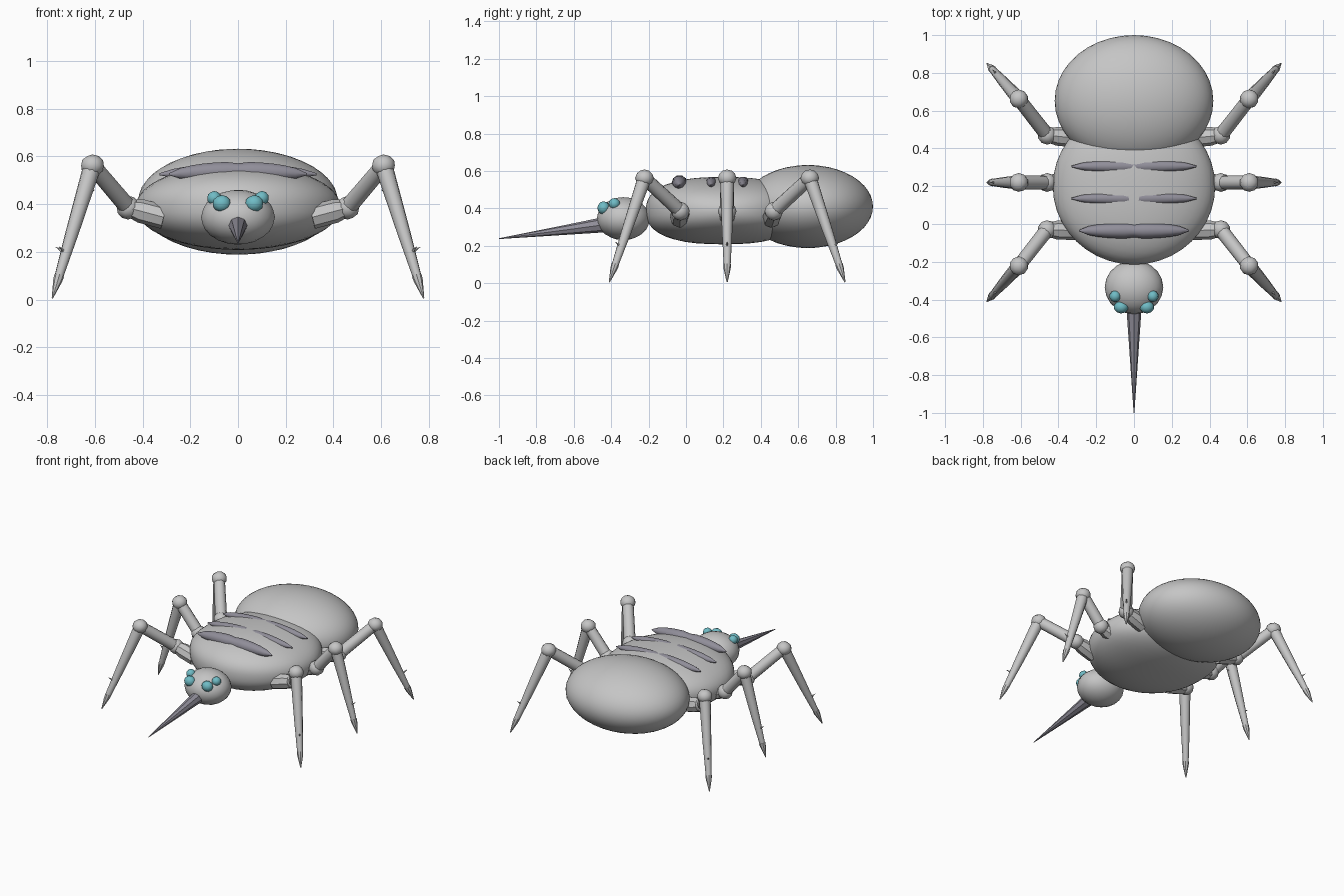
import bpy, bmesh, math
from mathutils import Vector

if "Cube" in bpy.data.objects:
    bpy.data.objects.remove(bpy.data.objects["Cube"])


def material(name, rgb):
    m = bpy.data.materials.new(name)
    m.diffuse_color = (*rgb, 1)
    m.use_nodes = True
    m.node_tree.nodes["Principled BSDF"].inputs["Base Color"].default_value = m.diffuse_color
    return m


GREY = material("shell_grey", (0.56, 0.56, 0.56))
PURPLE = material("dull_purple_grey", (0.28, 0.27, 0.32))
TEAL = material("eye_teal", (0.16, 0.50, 0.56))


def finish(name, bm, mat, angle=40):
    bmesh.ops.recalc_face_normals(bm, faces=bm.faces[:])
    me = bpy.data.meshes.new(name)
    bm.to_mesh(me)
    bm.free()
    me.materials.append(mat)
    ob = bpy.data.objects.new(name, me)
    bpy.context.collection.objects.link(ob)
    bpy.ops.object.select_all(action='DESELECT')
    bpy.context.view_layer.objects.active = ob
    ob.select_set(True)
    bpy.ops.object.shade_smooth_by_angle(angle=math.radians(angle))
    return ob


def blob(name, center, radii, mat, subdiv=3, power=2.0, angle=40):
    """Ellipsoid; power above 2 gives a boxier side profile."""
    bm = bmesh.new()
    bmesh.ops.create_icosphere(bm, subdivisions=subdiv, radius=1)
    for v in bm.verts:
        x, y, z = v.co
        side = (abs(y) ** power + abs(z) ** power) ** (2 / power)
        v.co /= math.sqrt(x * x + side)
        v.co = Vector(a * b + c for a, b, c in zip(v.co, radii, center))
    return finish(name, bm, mat, angle)


def tube(name, stations, mat, sides=10):
    """Round tube through (point, radius) stations, capped at both ends."""
    bm = bmesh.new()
    axis = (Vector(stations[-1][0]) - Vector(stations[0][0])).normalized()
    u = axis.cross(Vector((0, 0, 1))).normalized()
    w = axis.cross(u)
    rings = []
    for p, r in stations:
        rings.append([bm.verts.new(Vector(p) + r * (u * math.cos(t) + w * math.sin(t)))
                      for t in (2 * math.pi * i / sides for i in range(sides))])
    for a, b in zip(rings, rings[1:]):
        for i in range(sides):
            j = (i + 1) % sides
            bm.faces.new((a[i], a[j], b[j], b[i]))
    bm.faces.new(rings[0])
    bm.faces.new(rings[-1])
    return finish(name, bm, mat)


# Body
blob("thorax", (0, 0.20, 0.388), (0.43, 0.415, 0.18), GREY, 4, 2.5)
blob("abdomen", (0, 0.652, 0.41), (0.42, 0.348, 0.222), GREY, 4)
blob("head", (0, -0.335, 0.345), (0.155, 0.142, 0.115), GREY)

# Needle mouth
tube("proboscis", [((0, -0.42, 0.315), 0.042), ((0, -0.62, 0.288), 0.028),
                   ((0, -1.0, 0.238), 0.002)], PURPLE, 8)

# Raised bands across the back, slightly pinched in the middle
for y, half, r in ((-0.035, 0.29, 0.042), (0.135, 0.33, 0.034), (0.305, 0.33, 0.034)):
    stations = []
    for i in range(13):
        t = -1 + i / 6
        pinch = 0.85 if i == 6 else 1
        swell = max(0.004, r * pinch * (1 - abs(t) ** 2.6) ** 0.6)
        stations.append(((t * half, y, 0.537 - 0.012 * t * t), swell))
    tube("back_band", stations, PURPLE, 10)

for s in (-1, 1):
    # Two eyes on each side
    blob("large_eye", (s * 0.068, -0.44, 0.402), (0.039, 0.034, 0.036), TEAL, 2)
    blob("small_eye", (s * 0.10, -0.383, 0.425), (0.03, 0.031, 0.03), TEAL, 2)

    # Three legs on each side: root, hip, knee and foot y positions
    for root, hip, knee, foot in ((-0.035, -0.03, -0.222, -0.41),
                                  (0.22, 0.22, 0.22, 0.22),
                                  (0.455, 0.47, 0.662, 0.85)):
        H = Vector((s * 0.46, hip, 0.385))
        K = Vector((s * 0.61, knee, 0.562))
        F = Vector((s * 0.778, foot, 0.006))
        R = Vector((s * 0.31, root, 0.345))
        tube("coxa", [(R, 0.05), (R.lerp(H, 0.65), 0.05), (H, 0.036)], GREY, 8)
        blob("hip_joint", H, (0.05, 0.05, 0.05), GREY, 2)
        tube("femur", [(H, 0.038), (K, 0.036)], GREY)
        blob("knee_joint", K, (0.05, 0.05, 0.046), GREY, 2)
        tube("tibia", [(K, 0.038), (K.lerp(F, 0.5), 0.028),
                       (K.lerp(F, 0.86), 0.018)], GREY)
        tube("claw", [(K.lerp(F, 0.83), 0.021), (K.lerp(F, 0.87), 0.019),
                      (F, 0.003)], GREY, 8)
        # Small thorns on the leg
        out = Vector((F.x - K.x, F.y - K.y, 0)).normalized()
        for t, d in ((0.22, -1), (0.65, 1)):
            P = K.lerp(F, t)
            tube("thorn", [(P + out * d * 0.015, 0.008),
                           (P + out * d * 0.045 + Vector((0, 0, 0.02)), 0.001)], GREY, 5)
